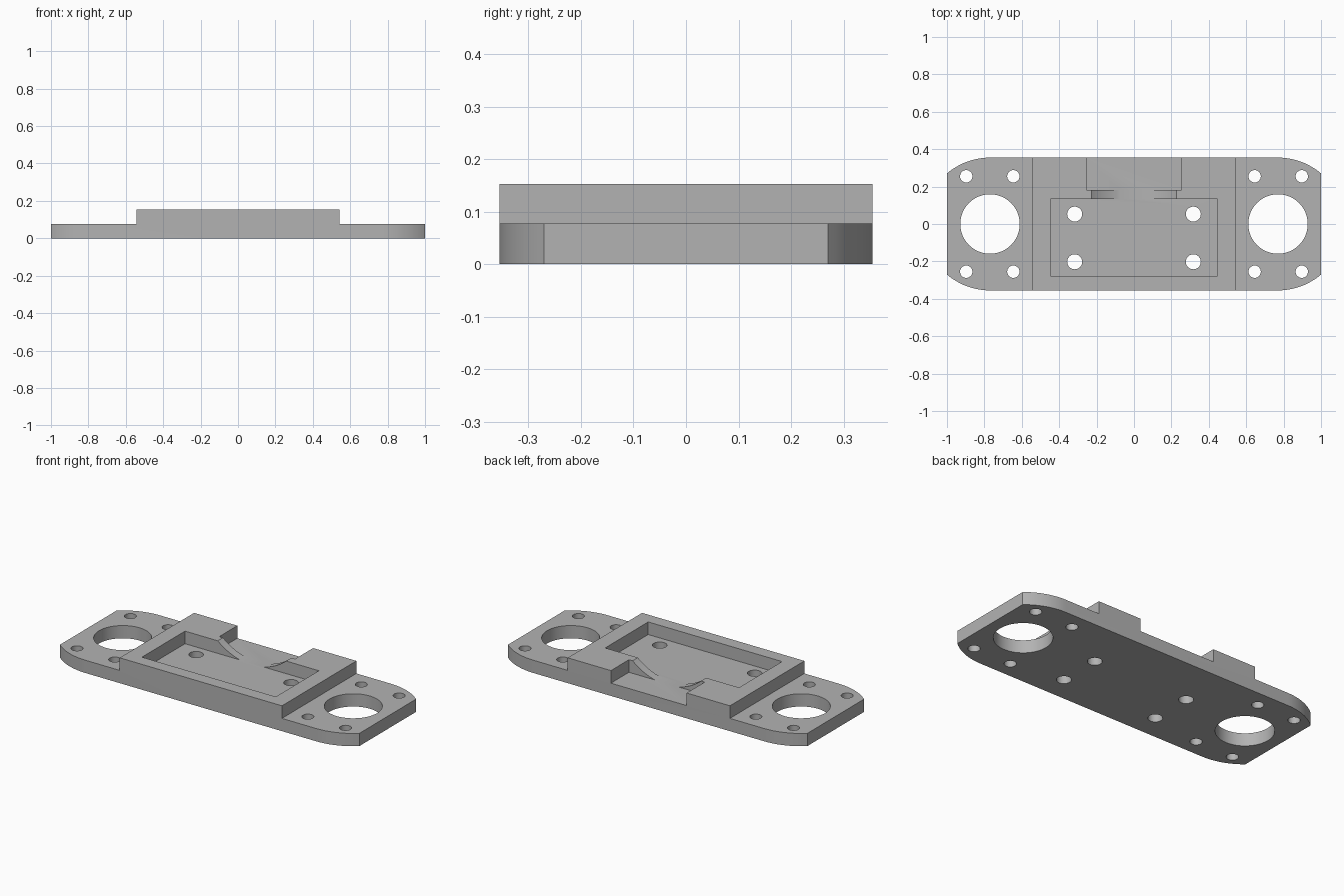
import bpy, bmesh, math
from mathutils import Matrix

if "Cube" in bpy.data.objects:
    bpy.data.objects.remove(bpy.data.objects["Cube"])

FLOOR, TOP, HALF_Y = 0.077, 0.153, 0.355
HOLE_X = 0.77

grey = bpy.data.materials.new("plain grey")
grey.use_nodes = True
grey.diffuse_color = (0.45, 0.45, 0.45, 1)
grey.node_tree.nodes["Principled BSDF"].inputs["Base Color"].default_value = (0.45, 0.45, 0.45, 1)


def new_object(name, bm):
    mesh = bpy.data.meshes.new(name)
    bmesh.ops.recalc_face_normals(bm, faces=bm.faces)
    bm.to_mesh(mesh)
    bm.free()
    obj = bpy.data.objects.new(name, mesh)
    obj.data.materials.append(grey)
    bpy.context.collection.objects.link(obj)
    return obj


def prism(name, outline, z0, z1):
    bm = bmesh.new()
    face = bm.faces.new([bm.verts.new((x, y, z0)) for x, y in outline])
    extruded = bmesh.ops.extrude_face_region(bm, geom=[face])["geom"]
    verts = [v for v in extruded if isinstance(v, bmesh.types.BMVert)]
    bmesh.ops.translate(bm, verts=verts, vec=(0, 0, z1 - z0))
    return new_object(name, bm)


def box(name, x, y0, y1, z0, z1):
    return prism(name, [(-x, y0), (x, y0), (x, y1), (-x, y1)], z0, z1)


def cylinder(name, radius, depth, matrix, segments=48):
    bm = bmesh.new()
    bmesh.ops.create_cone(bm, cap_ends=True, segments=segments, radius1=radius,
                          radius2=radius, depth=depth, matrix=matrix)
    return new_object(name, bm)


def combine(target, other, operation):
    other.hide_render = True
    mod = target.modifiers.new(operation, "BOOLEAN")
    mod.operation, mod.object, mod.solver = operation, other, "EXACT"
    bpy.context.view_layer.objects.active = target
    bpy.ops.object.modifier_apply(modifier=mod.name)
    bpy.data.objects.remove(other)


# Base plate: each end is a disc around the large hole, cropped at x = +-1
reach = math.asin((1 - HOLE_X) / HALF_Y)
steps = 12
corner = [(HOLE_X + HALF_Y * math.sin(reach * i / steps),
           HALF_Y * math.cos(reach * i / steps)) for i in range(steps + 1)]
right_end = corner + [(x, -y) for x, y in reversed(corner)]
outline = right_end + [(-x, -y) for x, y in right_end]
plate = prism("mounting_plate", outline, 0, FLOOR)

# Through holes: large bores, flange screw holes, pocket screw holes
holes = []
for side in (-1, 1):
    holes.append((side * HOLE_X, 0, 0.159))
    holes += [(side * x, y, 0.033) for x in (0.645, 0.897) for y in (-0.255, 0.255)]
    holes += [(side * 0.317, y, 0.04) for y in (-0.202, 0.053)]
for x, y, radius in holes:
    combine(plate, cylinder("hole_cutter", radius, 0.5, Matrix.Translation((x, y, 0))), "DIFFERENCE")

# Raised block with a pocket, a rear notch and a curved dip joining them
block = box("raised_block", 0.542, -HALF_Y, HALF_Y, FLOOR, TOP)
combine(block, box("pocket_cutter", 0.447, -0.278, 0.133, 0, 0.3), "DIFFERENCE")
combine(block, box("notch_cutter", 0.253, 0.183, 0.5, 0, 0.3), "DIFFERENCE")
dip = Matrix.Translation((0, 0.158, FLOOR + 0.34)) @ Matrix.Rotation(math.pi / 2, 4, "X")
combine(block, cylinder("dip_cutter", 0.349, 0.09, dip, 96), "DIFFERENCE")
combine(plate, block, "UNION")

# Merge flush faces and smooth the curved walls
bm = bmesh.new()
bm.from_mesh(plate.data)
bmesh.ops.remove_doubles(bm, verts=bm.verts, dist=0.0001)
bmesh.ops.dissolve_limit(bm, angle_limit=math.radians(0.5), verts=bm.verts, edges=bm.edges)
bm.to_mesh(plate.data)
bm.free()
bpy.ops.object.select_all(action="DESELECT")
plate.select_set(True)
bpy.context.view_layer.objects.active = plate
bpy.ops.object.shade_smooth_by_angle(angle=math.radians(30))
